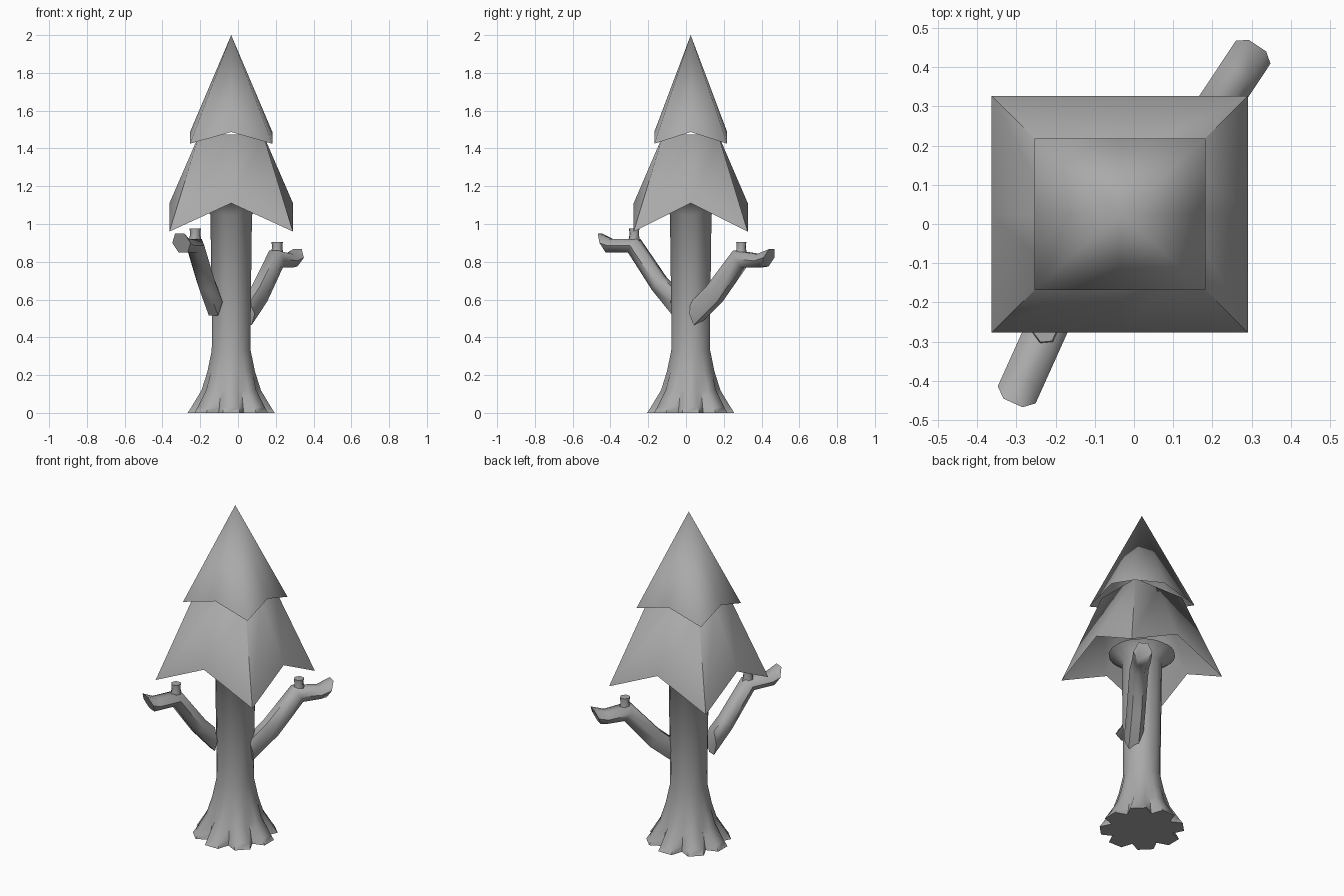
import bpy
import bmesh
from math import sin, cos, pi, radians
from mathutils import Vector

if "Cube" in bpy.data.objects:
    bpy.data.objects.remove(bpy.data.objects["Cube"])

grey = bpy.data.materials.new("plain grey")
grey.use_nodes = True
colour = (0.4, 0.4, 0.4, 1)
grey.diffuse_color = colour
grey.node_tree.nodes["Principled BSDF"].inputs["Base Color"].default_value = colour

CENTRE = Vector((-0.036, 0.025, 0))


def loft(name, rings, start_cap=True, end_cap=True, sharp=None):
    """Skin a list of equal rings; a ring of one point closes to a tip."""
    bm = bmesh.new()
    rows = [[bm.verts.new(p) for p in ring] for ring in rings]
    for a, b in zip(rows, rows[1:]):
        n = len(a)
        for i in range(n):
            j = (i + 1) % n
            if len(b) == 1:
                bm.faces.new((a[i], a[j], b[0]))
            else:
                bm.faces.new((a[i], a[j], b[j], b[i]))
    if start_cap:
        bm.faces.new(rows[0][::-1])
    if end_cap and len(rows[-1]) > 1:
        bm.faces.new(rows[-1])
    bmesh.ops.recalc_face_normals(bm, faces=bm.faces)
    mesh = bpy.data.meshes.new(name)
    bm.to_mesh(mesh)
    bm.free()
    obj = bpy.data.objects.new(name, mesh)
    bpy.context.collection.objects.link(obj)
    mesh.materials.append(grey)
    bpy.ops.object.select_all(action="DESELECT")
    obj.select_set(True)
    bpy.context.view_layer.objects.active = obj
    if sharp:
        bpy.ops.object.shade_smooth_by_angle(angle=radians(sharp))
    else:
        bpy.ops.object.shade_smooth()
    return obj


# Trunk: round stem, spreading into eight blunt roots, flared under the leaves
ROOTS = 8


def trunk_ring(z, root_r, notch_r):
    ring = []
    for i in range(ROOTS):
        mid = i * 2 * pi / ROOTS
        for turn, r in ((-0.19, root_r), (0.19, root_r), (pi / ROOTS, notch_r)):
            a = mid + turn
            ring.append(CENTRE + Vector((r * cos(a), r * sin(a), z)))
    return ring


levels = [(0, 0.235, 0.175), (0.03, 0.215, 0.165), (0.12, 0.16, 0.145),
          (0.22, 0.128, 0.122), (0.33, 0.105, 0.103), (0.45, 0.104, 0.104),
          (1.05, 0.112, 0.112), (1.11, 0.185, 0.185)]
loft("trunk", [trunk_ring(*level) for level in levels], sharp=60)


# Leaf tiers: square skirts whose corners hang below the middle of each side
def square_ring(half_x, half_y, corner_z, middle_z):
    ring = []
    for sx, sy in ((-1, -1), (0, -1), (1, -1), (1, 0),
                   (1, 1), (0, 1), (-1, 1), (-1, 0)):
        z = corner_z if sx and sy else middle_z
        ring.append(CENTRE + Vector((sx * half_x, sy * half_y, z)))
    return ring


loft("lower_leaves", [square_ring(0.327, 0.302, 0.96, 1.11),
                      square_ring(0.205 - 0.036, 0.145, 1.475, 1.475)],
     start_cap=False, sharp=70)
loft("upper_leaves", [square_ring(0.218, 0.193, 1.425, 1.487),
                      [CENTRE + Vector((0, 0, 2))]], start_cap=False)


# Branches: six-sided limbs with a bent, upturned end and a short twig
def branch(name, start, end, profile, twig):
    start, end = Vector((*start, 0)), Vector((*end, 0))
    along = (end - start).normalized()
    across = Vector((-along.y, along.x, 0))

    def place(s, z):
        return start + along * s + Vector((0, 0, z))

    rings = []
    for low_s, low_z, high_s, high_z in profile:
        low, high = place(low_s, low_z), place(high_s, high_z)
        half = (high - low) / 2 / cos(pi / 6)
        rings.append([(low + high) / 2 + half * cos(a) + across * 0.053 * sin(a)
                      for a in (pi / 6 + k * pi / 3 for k in range(6))])
    loft(name, rings, sharp=60)

    s, z = twig
    loft(name + "_twig", [[place(s + r * cos(a), h) + across * r * sin(a)
                           for a in (k * pi / 3 for k in range(6))]
                          for h, r in ((z - 0.09, 0.04), (z - 0.03, 0.027), (z, 0.03))],
         sharp=60)


branch("right_branch", (-0.13, -0.06), (-0.308, -0.455),
       [(0, 0.515, 0, 0.66), (0.12, 0.65, 0.06, 0.72), (0.26, 0.85, 0.21, 0.92),
        (0.36, 0.85, 0.37, 0.92), (0.39, 0.85, 0.435, 0.95)], (0.235, 0.975))
branch("left_branch", (0.05, 0.055), (0.315, 0.455),
       [(0, 0.465, -0.02, 0.585), (0.15, 0.59, 0.08, 0.67), (0.3, 0.77, 0.25, 0.86),
        (0.4, 0.77, 0.4, 0.84), (0.44, 0.775, 0.48, 0.868)], (0.285, 0.905))
